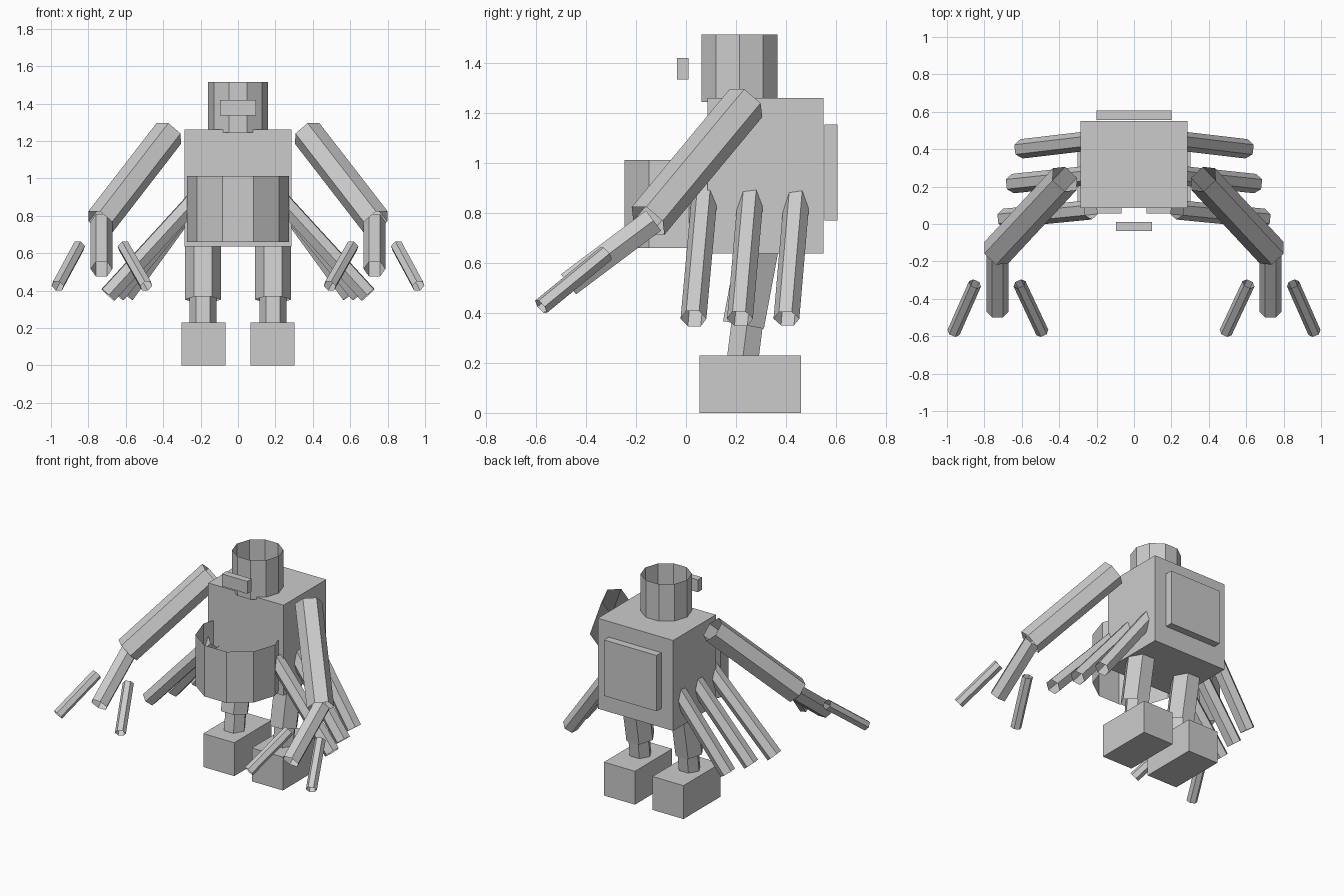
import bpy, bmesh
from math import cos, sin, tau
from mathutils import Vector

if "Cube" in bpy.data.objects:
    bpy.data.objects.remove(bpy.data.objects["Cube"])

# Single plain grey
GREY = (0.6, 0.6, 0.6, 1)
grey = bpy.data.materials.new("plain grey")
grey.use_nodes = True
grey.diffuse_color = GREY
grey.node_tree.nodes["Principled BSDF"].inputs["Base Color"].default_value = GREY


def finish(name, bm):
    mesh = bpy.data.meshes.new(name)
    bm.to_mesh(mesh)
    bm.free()
    mesh.materials.append(grey)
    obj = bpy.data.objects.new(name, mesh)
    bpy.context.collection.objects.link(obj)


def box(name, low, high):
    """Axis-aligned block between two corners."""
    low, high = Vector(low), Vector(high)
    bm = bmesh.new()
    bmesh.ops.create_cube(bm, size=1)
    bmesh.ops.scale(bm, vec=high - low, verts=bm.verts)
    bmesh.ops.translate(bm, vec=(low + high) / 2, verts=bm.verts)
    finish(name, bm)


def tube(name, start, end, radius, sides=6):
    """Faceted open-ended tube, with one corner pointing sideways."""
    start, end = Vector(start), Vector(end)
    axis = (end - start).normalized()
    across = axis.cross(Vector((0, 0, 1)))
    across = across.normalized() if across.length > 0.001 else Vector((1, 0, 0))
    other = axis.cross(across)
    bm = bmesh.new()
    rings = []
    for centre in (start, end):
        rings.append([bm.verts.new(centre + radius * (
            across * cos(tau * i / sides) + other * sin(tau * i / sides)))
            for i in range(sides)])
    for i in range(sides):
        j = (i + 1) % sides
        bm.faces.new((rings[0][i], rings[0][j], rings[1][j], rings[1][i]))
    finish(name, bm)


# Body, head and front pouch
box("torso", (-0.287, 0.086, 0.637), (0.287, 0.55, 1.26))
box("back_plate", (-0.2, 0.555, 0.77), (0.2, 0.606, 1.155))
box("visor", (-0.097, -0.037, 1.335), (0.097, 0.01, 1.42))
tube("head", (0, 0.215, 1.245), (0, 0.215, 1.515), 0.16, 10)
tube("belly_pouch", (0, 0.012, 0.66), (0, 0.012, 1.012), 0.272, 10)

for side, s in (("left", 1), ("right", -1)):
    # Leg and foot
    box(side + "_foot", (s * 0.185 - 0.118, 0.055, 0), (s * 0.185 + 0.118, 0.46, 0.23))
    tube(side + "_lower_leg", (s * 0.187, 0.225, 0.2), (s * 0.187, 0.25, 0.4), 0.073)
    tube(side + "_upper_leg", (s * 0.187, 0.23, 0.352), (s * 0.187, 0.295, 0.7), 0.096)

    # Arm with two claws
    tube(side + "_upper_arm", (s * 0.37, 0.24, 1.24), (s * 0.735, -0.152, 0.768), 0.086)
    tube(side + "_forearm", (s * 0.73, -0.13, 0.77), (s * 0.73, -0.47, 0.515), 0.058)
    for claw, x0, x1 in (("outer", 0.85, 0.965), ("inner", 0.612, 0.49)):
        tube(f"{side}_{claw}_claw", (s * x0, -0.32, 0.638), (s * x1, -0.58, 0.425), 0.035)

    # Three side rods fanning out from the torso
    for i, row in enumerate(("front", "middle", "rear")):
        y = 0.03 + 0.186 * i
        tube(f"{side}_{row}_rod", (s * (0.23 - 0.01 * i), y + 0.046, 0.885 + 0.015 * i),
             (s * (0.695 - 0.047 * i), y, 0.377), 0.052)
